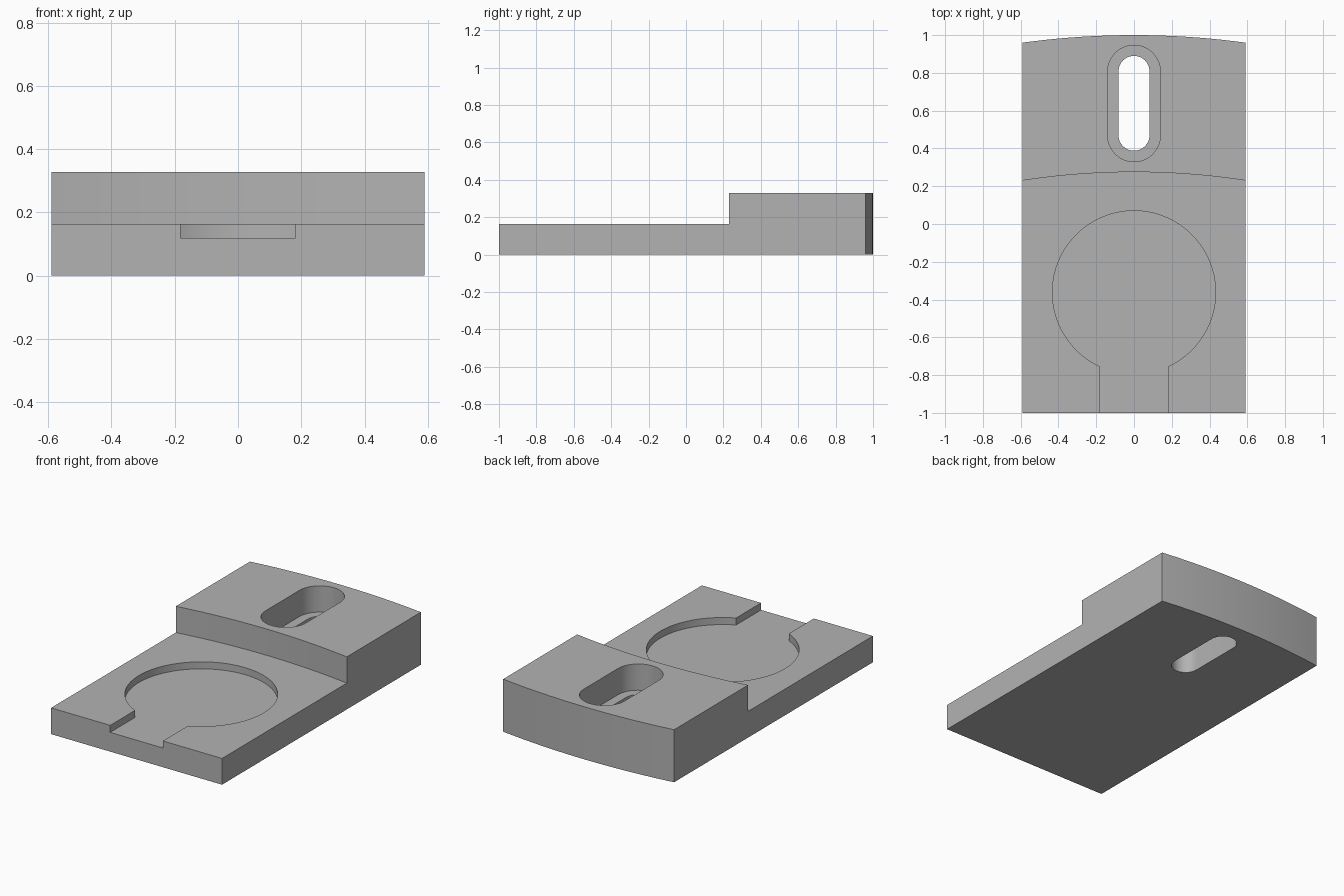
import bpy
import bmesh
from math import sin, cos, pi, asin, radians

HALF_W, TOP, STEP, POCKET = 0.59, 0.328, 0.164, 0.12

old = bpy.data.objects.get("Cube")
if old:
    bpy.data.objects.remove(old, do_unlink=True)

grey = bpy.data.materials.new("plain grey")
grey.use_nodes = True
colour = (0.45, 0.45, 0.45, 1)
grey.diffuse_color = colour
grey.node_tree.nodes["Principled BSDF"].inputs["Base Color"].default_value = colour


def arc(cx, cy, r, start, end, n):
    return [(cx + r * cos(start + (end - start) * i / n),
             cy + r * sin(start + (end - start) * i / n)) for i in range(n + 1)]


def crown(y_mid, sag, half, n=24):
    """Shallow arc from +half to -half, highest at x = 0."""
    r = (half ** 2 + sag ** 2) / (2 * sag)
    a = asin(half / r)
    return arc(0, y_mid - r, r, pi / 2 - a, pi / 2 + a, n)


def slot(r, y0, y1):
    return arc(0, y1, r, 0, pi, 24) + arc(0, y0, r, pi, 2 * pi, 24)


def prism(name, outline, z0, z1):
    bm = bmesh.new()
    face = bm.faces.new([bm.verts.new((x, y, z0)) for x, y in outline])
    up = bmesh.ops.extrude_face_region(bm, geom=[face])["geom"]
    verts = [g for g in up if isinstance(g, bmesh.types.BMVert)]
    bmesh.ops.translate(bm, verts=verts, vec=(0, 0, z1 - z0))
    bmesh.ops.recalc_face_normals(bm, faces=bm.faces)
    mesh = bpy.data.meshes.new(name)
    bm.to_mesh(mesh)
    bm.free()
    mesh.materials.append(grey)
    obj = bpy.data.objects.new(name, mesh)
    bpy.context.collection.objects.link(obj)
    return obj


# Full-height block with a bowed back
body = prism("stepped_plate",
             [(-HALF_W, -1), (HALF_W, -1)] + crown(1, 0.04, HALF_W), 0, TOP)

# Keyhole outline: round pocket opening to the front through a channel
R, CY, NECK = 0.432, -0.362, 0.182
a = asin(NECK / R)
keyhole = ([(-NECK, -1.1), (NECK, -1.1)]
           + arc(0, CY, R, -pi / 2 + a, 1.5 * pi - a, 64))

# Cutters: front step, keyhole pocket, slot recess and through slot
wide = HALF_W + 0.05
cutters = [
    prism("step_cutter", [(-wide, -1.1), (wide, -1.1)]
          + crown(0.275, 0.053, wide), STEP, 0.5),
    prism("pocket_cutter", keyhole, POCKET, 0.25),
    prism("recess_cutter", slot(0.14, 0.47, 0.806), STEP, 0.5),
    prism("through_cutter", slot(0.082, 0.47, 0.808), -0.1, 0.5),
]
for c in cutters:
    mod = body.modifiers.new(c.name, "BOOLEAN")
    mod.operation = "DIFFERENCE"
    mod.solver = "EXACT"
    mod.object = c
    c.hide_render = True

# Bake the cuts, then drop the cutters
bpy.context.view_layer.update()
result = body.evaluated_get(bpy.context.evaluated_depsgraph_get())
mesh = bpy.data.meshes.new_from_object(result)
body.modifiers.clear()
body.data = mesh
for c in cutters:
    bpy.data.objects.remove(c, do_unlink=True)

bpy.ops.object.select_all(action="DESELECT")
body.select_set(True)
bpy.context.view_layer.objects.active = body
bpy.ops.object.shade_smooth_by_angle(angle=radians(30))
